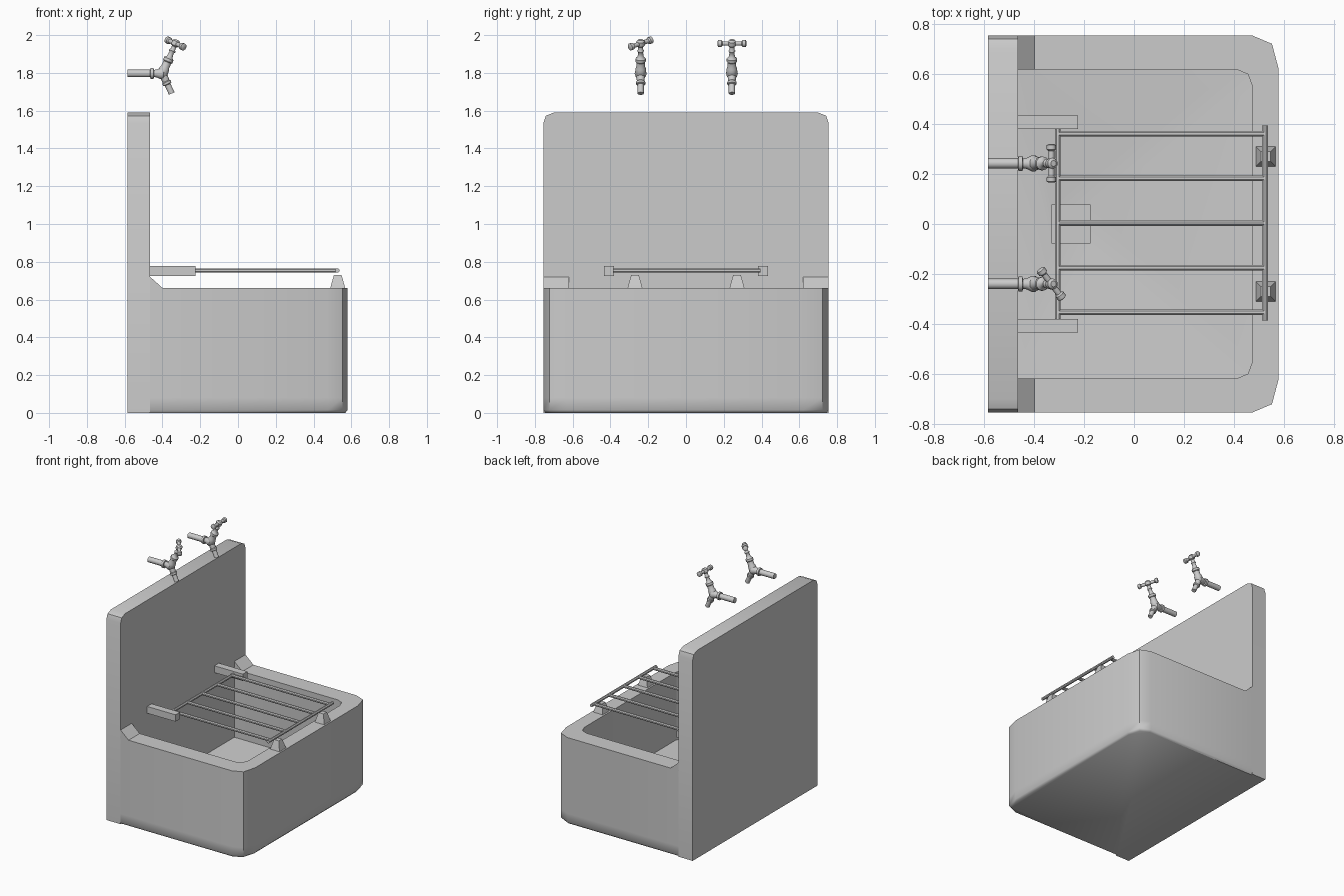
import bpy, bmesh, math
from mathutils import Vector, Matrix

if "Cube" in bpy.data.objects:
    bpy.data.objects.remove(bpy.data.objects["Cube"])


def make(name, verts, faces, angle=40, weld=False):
    me = bpy.data.meshes.new(name)
    bm = bmesh.new()
    vs = [bm.verts.new(v) for v in verts]
    for f in faces:
        bm.faces.new([vs[i] for i in f])
    if weld:
        bmesh.ops.remove_doubles(bm, verts=bm.verts[:], dist=1e-4)
    else:
        bmesh.ops.recalc_face_normals(bm, faces=bm.faces[:])
    bm.to_mesh(me)
    bm.free()
    ob = bpy.data.objects.new(name, me)
    bpy.context.collection.objects.link(ob)
    bpy.ops.object.select_all(action='DESELECT')
    bpy.context.view_layer.objects.active = ob
    ob.select_set(True)
    bpy.ops.object.shade_smooth_by_angle(angle=math.radians(angle))
    return ob


def prism(name, profile, axis, lo, hi, angle=40):
    """Extrude a 2D profile along x (profile = y,z) or y (profile = x,z)."""
    n = len(profile)
    put = (lambda p, t: (t, p[0], p[1])) if axis == 'x' else (lambda p, t: (p[0], t, p[1]))
    verts = [put(p, t) for t in (lo, hi) for p in profile]
    faces = [(i, (i + 1) % n, n + (i + 1) % n, n + i) for i in range(n)]
    faces += [tuple(range(n)), tuple(range(n, 2 * n))]
    return make(name, verts, faces, angle)


def lathe(name, start, direction, profile, sides=10, spin=0.0):
    """Revolve (distance, radius) pairs around an axis."""
    rot = Vector(direction).to_track_quat('Z', 'Y').to_matrix()
    verts, faces = [], []
    for d, r in profile:
        for k in range(sides):
            a = 2 * math.pi * k / sides + spin
            verts.append(Vector(start) + rot @ Vector((r * math.cos(a), r * math.sin(a), d)))
    for j in range(len(profile) - 1):
        for k in range(sides):
            a, b = j * sides + k, j * sides + (k + 1) % sides
            faces.append((a, b, b + sides, a + sides))
    faces += [tuple(range(sides)), tuple(range(len(verts) - sides, len(verts)))]
    return make(name, verts, faces)


def rod(name, a, b, r, sides=8):
    a, b = Vector(a), Vector(b)
    return lathe(name, a, b - a, [(0, r), ((b - a).length, r)], sides, math.pi / sides)


# Backsplash slab with rounded top corners
half = [(0.755, 0), (0.755, 1.535), (0.742, 1.573), (0.70, 1.59)]
prism("backsplash", half + [(-y, z) for y, z in reversed(half)], 'x', -0.585, -0.465)


# Basin shell: stacked loops from underside, over the rim, down to the drain
def ring(pts, z):
    return [(x, y, z) for x, y in pts] + [(x, -y, z) for x, y in reversed(pts)]


def outer(i):
    return [(-0.465, -0.755 + i), (0.475, -0.755 + i), (0.553 - i, -0.722 + i), (0.58 - i, -0.62)]


inner = [(-0.465, -0.62), (0.41, -0.62), (0.457, -0.60), (0.475, -0.55)]
drain = [(-0.33, -0.077)] + [(-0.175, -0.077)] * 3
rings = [ring(outer(0.012), 0), ring(outer(0), 0.015), ring(outer(0), 0.08), ring(outer(0), 0.66),
         ring(inner, 0.66), ring(inner, 0.14), ring(drain, 0.11), ring(drain, 0.05)]
verts = [v for r in rings for v in r]
faces = [tuple(reversed(range(8)))]
for j in range(len(rings) - 1):
    for i in range(8):
        if i == 7 and j < 5:      # the slab closes the back
            continue
        k = (i + 1) % 8
        if j >= 5 and i in (1, 2, 5 - 1, 5):      # loop collapses to a drain corner
            if j == 5:
                faces.append((j * 8 + i, j * 8 + k, j * 8 + 8 + i))
            continue
        faces.append((j * 8 + i, j * 8 + k, j * 8 + 8 + k, j * 8 + 8 + i))
last = 8 * (len(rings) - 1)
faces.append((last, last + 1, last + 6, last + 7))
make("basin", verts, faces, 50, weld=True)

# Parts mirrored across the middle
for s, side in ((1, "right"), (-1, "left")):
    # Wedge where the rim meets the slab
    prism("rim_wedge_" + side, [(-0.47, 0.655), (-0.398, 0.655), (-0.398, 0.66), (-0.465, 0.72), (-0.47, 0.72)],
          'y', s * 0.62, s * 0.755, 30)
    # Rack hinge bracket
    y = s * 0.407
    prism("rack_bracket_" + side, [(-0.465, 0.726), (-0.225, 0.726), (-0.225, 0.778), (-0.465, 0.778)],
          'y', y - 0.027, y + 0.027, 30)
    # Tapered rest peg
    lathe("rack_rest_" + side, (0.528, s * 0.27, 0.655), (0, 0, 1),
          [(0, 0.058), (0.06, 0.035), (0.075, 0.028)], 4, math.pi / 4)

# Fold-down rack
for i in range(5):
    y = 0.004 + (i - 2) * 0.179
    rod(f"rack_bar_{i + 1}", (-0.305, y, 0.754), (0.525, y, 0.754), 0.012)
rod("rack_back_rail", (-0.305, -0.385, 0.754), (-0.305, 0.385, 0.754), 0.012)
rod("rack_front_rail", (0.525, -0.387, 0.754), (0.525, 0.395, 0.754), 0.012)


# Taps
def tap(tag, y, turn):
    body = Vector((-0.4, y, 1.797))
    up = Vector((0.40, 0, 0.92)).normalized()
    lathe("tap_pipe_" + tag, (-0.585, y, 1.797), (1, 0, 0),
          [(0, 0.021), (0.12, 0.021), (0.122, 0.03), (0.138, 0.03), (0.14, 0.02), (0.155, 0.022),
           (0.175, 0.032), (0.19, 0.032), (0.205, 0.018)])
    lathe("tap_spout_" + tag, body, (0.42, 0, -0.91),
          [(0, 0.024), (0.045, 0.02), (0.05, 0.025), (0.062, 0.025), (0.066, 0.017), (0.117, 0.017)])
    lathe("tap_stem_" + tag, body - up * 0.02, up,
          [(0, 0.02), (0.02, 0.03), (0.05, 0.027), (0.06, 0.023), (0.085, 0.023), (0.09, 0.028), (0.105, 0.028),
           (0.115, 0.017), (0.14, 0.013), (0.15, 0.019), (0.16, 0.013), (0.175, 0.013), (0.182, 0.022),
           (0.205, 0.022), (0.214, 0.012)])
    arm = Matrix.Rotation(turn, 3, up) @ Vector((0, 1, 0))
    half = [(-0.077, 0.011), (-0.073, 0.019), (-0.056, 0.019), (-0.05, 0.012), (-0.02, 0.012)]
    lathe("tap_handle_" + tag, body + up * 0.173, arm, half + [(-d, r) for d, r in reversed(half)])


tap("right", 0.243, 0.0)
tap("left", -0.24, math.radians(40))
